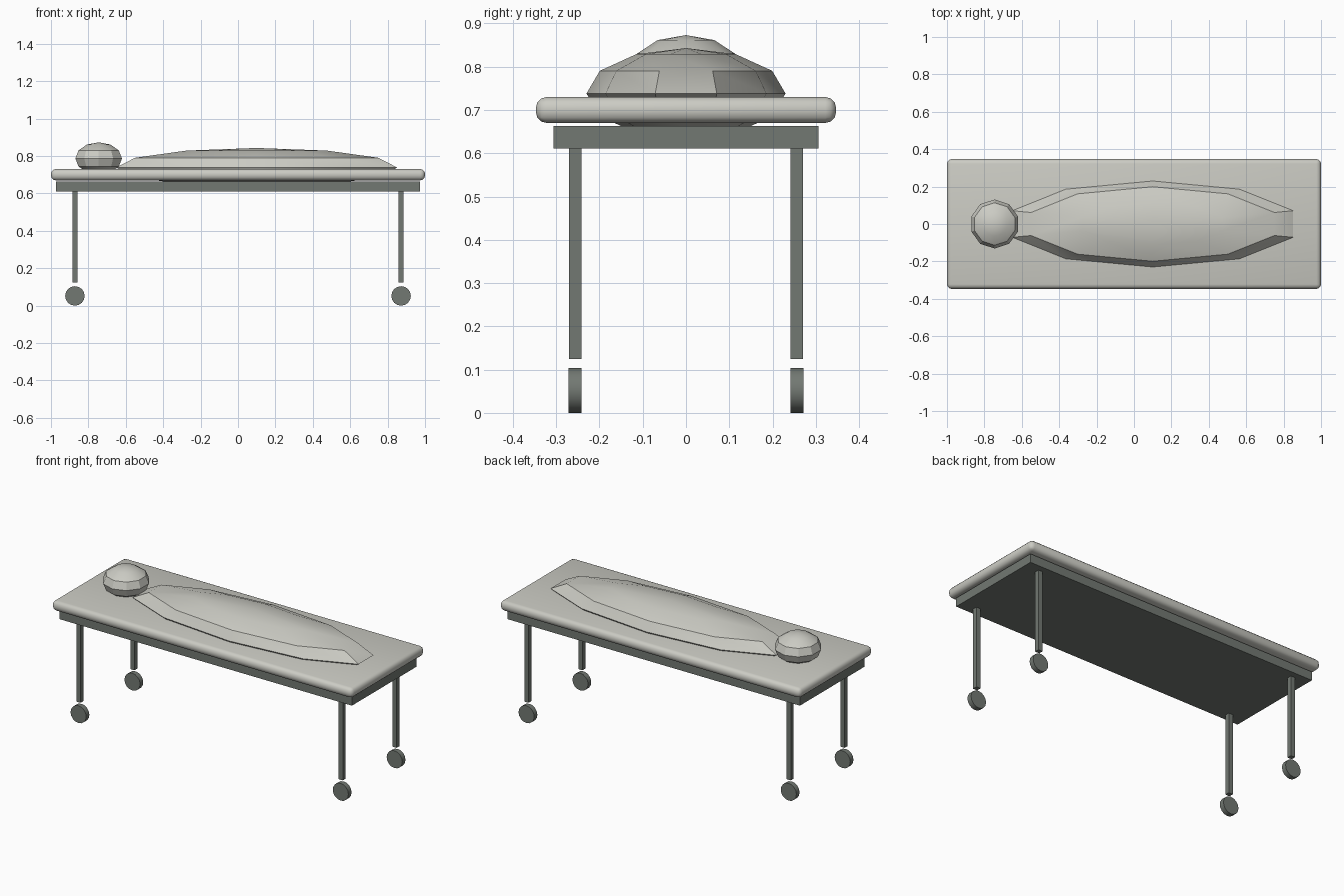
import bpy
import bmesh
import math
from mathutils import Matrix, Vector

default = bpy.data.objects.get("Cube")
if default:
    bpy.data.objects.remove(default, do_unlink=True)


def material(name, color):
    mat = bpy.data.materials.new(name)
    mat.use_nodes = True
    mat.diffuse_color = color
    mat.node_tree.nodes["Principled BSDF"].inputs["Base Color"].default_value = color
    return mat


linen = material("pale linen", (0.60, 0.60, 0.55, 1))
metal = material("dark metal", (0.17, 0.19, 0.17, 1))


def finish(name, bm, mat, angle=None):
    mesh = bpy.data.meshes.new(name)
    bm.to_mesh(mesh)
    bm.free()
    mesh.materials.append(mat)
    obj = bpy.data.objects.new(name, mesh)
    bpy.context.collection.objects.link(obj)
    if angle:
        bpy.ops.object.select_all(action="DESELECT")
        obj.select_set(True)
        bpy.context.view_layer.objects.active = obj
        bpy.ops.object.shade_smooth_by_angle(angle=math.radians(angle))
    return obj


def box(name, center, size, mat, bevel=0):
    bm = bmesh.new()
    bmesh.ops.create_cube(bm, size=1, matrix=Matrix.LocRotScale(Vector(center), None, Vector(size)))
    if bevel:
        bmesh.ops.bevel(bm, geom=bm.edges[:], offset=bevel, segments=3, profile=0.5, affect="EDGES")
    return finish(name, bm, mat, 35 if bevel else None)


def ellipsoid(name, center, radii):
    bm = bmesh.new()
    bmesh.ops.create_uvsphere(bm, u_segments=10, v_segments=6, radius=1,
                              matrix=Matrix.LocRotScale(Vector(center), None, Vector(radii)))
    return finish(name, bm, linen, 30)


# Bed
box("mattress", (0, 0, 0.70), (2, 0.694, 0.06), linen, 0.025)
box("bed_frame", (0, 0, 0.637), (1.944, 0.612, 0.052), metal)

# Covered figure lying on the bed
ellipsoid("covered_body", (0.1, 0, 0.738), (0.79, 0.23, 0.105))
ellipsoid("head", (-0.745, 0, 0.787), (0.131, 0.131, 0.086))

# Legs and wheels at the four corners
for end, x in (("head", -0.872), ("foot", 0.872)):
    for side, y in (("right", -0.256), ("left", 0.256)):
        box(f"{end}_{side}_leg", (x, y, 0.369), (0.028, 0.028, 0.488), metal)
        bm = bmesh.new()
        turn = Matrix.Translation((x, y, 0.052)) @ Matrix.Rotation(math.pi / 2, 4, "X")
        bmesh.ops.create_cone(bm, cap_ends=True, segments=16, radius1=0.052,
                              radius2=0.052, depth=0.03, matrix=turn)
        finish(f"{end}_{side}_wheel", bm, metal, 35)
